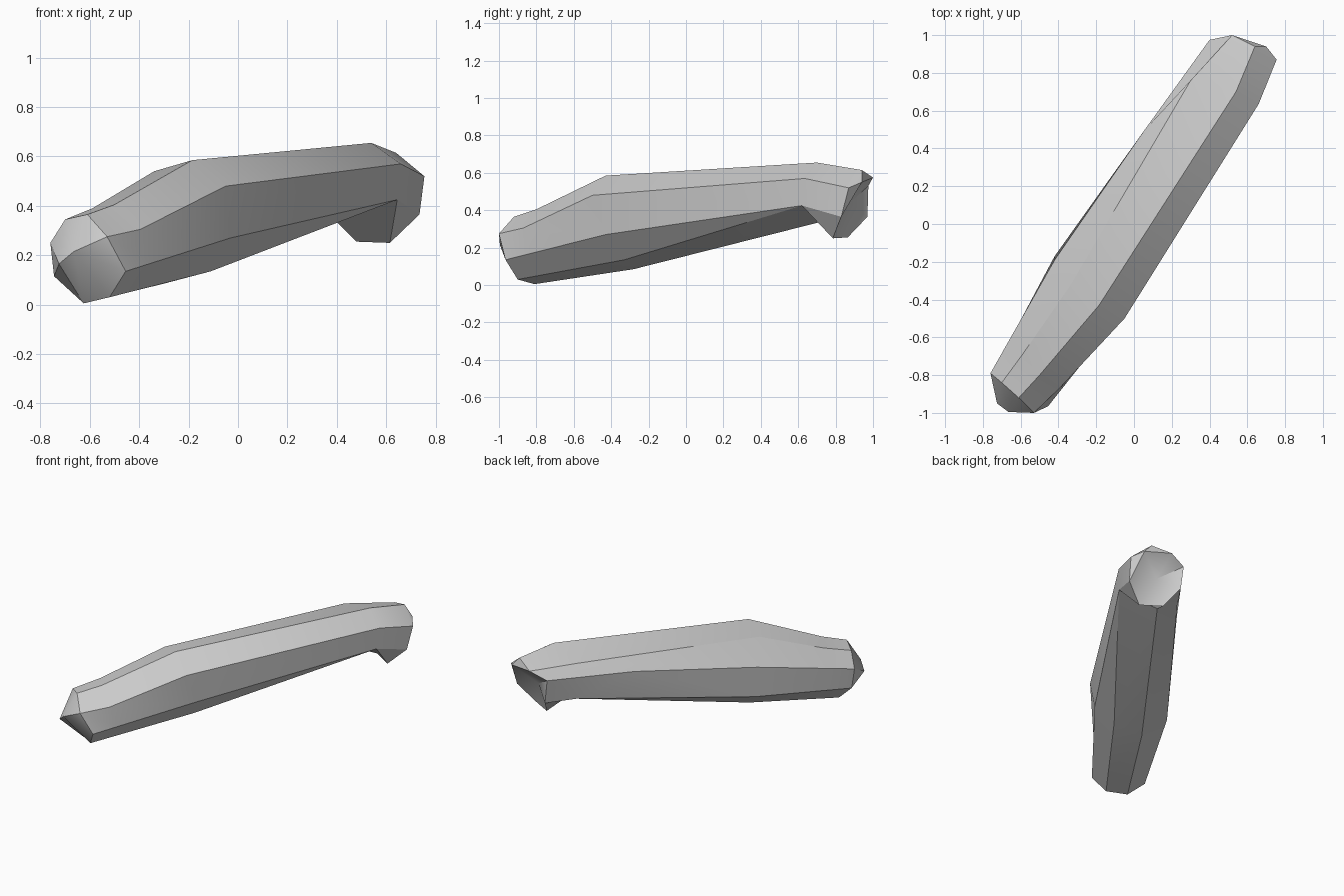
import bpy
import bmesh
import math
from mathutils import Vector

default_cube = bpy.data.objects.get("Cube")
if default_cube:
    bpy.data.objects.remove(default_cube, do_unlink=True)


def make_material(name, color):
    material = bpy.data.materials.new(name)
    material.use_nodes = True
    material.diffuse_color = color
    shader = next(n for n in material.node_tree.nodes if n.type == 'BSDF_PRINCIPLED')
    shader.inputs["Base Color"].default_value = color
    return material


def add_ring(bm, points):
    return [bm.verts.new(point) for point in points]


def bridge(bm, first, second):
    """Join two cross-sections with a band of quads."""
    count = len(first)
    for i in range(count):
        j = (i + 1) % count
        bm.faces.new((first[i], first[j], second[j], second[i]))


def fan(bm, centre, rim):
    """Join a run of rim points to one centre point."""
    for start, end in zip(rim, rim[1:]):
        bm.faces.new((centre, start, end))


# Cross-sections, each starting at the top ridge and going round by the right flank
front_section = [(-.61, -.92, .365), (-.53, -1, .275), (-.455, -.965, .135), (-.52, -.9, .03),
                 (-.625, -.81, .005), (-.745, -.78, .115), (-.76, -.79, .25), (-.7, -.84, .345)]
middle_section = [(-.185, -.43, .585), (-.05, -.5, .48), (-.03, -.43, .27), (-.11, -.33, .135),
                  (-.3, -.28, .085), (-.42, -.17, .2), (-.42, -.19, .4), (-.34, -.33, .54)]
bend_section = [(.54, .7, .655), (.66, .635, .57), (.645, .62, .425), (.645, .62, .425),
                (.4, .71, .335), (.3, .79, .36), (.054, .495, .505), (.3, .76, .6)]
socket_section = [(.64, .94, .615), (.755, .87, .52), (.735, .83, .365), (.615, .785, .25),
                  (.48, .865, .255), (.42, .97, .365), (.4, .975, .53), (.52, 1, .575)]

# The neck section follows the straight flanks and dips along the upper ridges
neck_section = [Vector(a).lerp(Vector(b), .25) for a, b in zip(front_section, middle_section)]
neck_section[0] = (-.5, -.8, .405)
neck_section[1] = (-.395, -.87, .305)
neck_section[-1] = (-.59, -.69, .39)

# Lofted body
bm = bmesh.new()
sections = (front_section, neck_section, middle_section, bend_section, socket_section)
rings = [add_ring(bm, section) for section in sections]
for first, second in zip(rings, rings[1:]):
    bridge(bm, first, second)

# Rounded front tip
top, right, low_right, under_right, under, low_left, left, top_left = rings[0]
nose = bm.verts.new((-.665, -.995, .215))
cheek = bm.verts.new((-.725, -.95, .165))
fan(bm, nose, [cheek, top_left, top, right, low_right, under_right, under, cheek])
fan(bm, cheek, [under, low_left, left, top_left])

# Hollow socket at the rear end
top, right, low_right, hook_right, hook_left, low_left, left, top_left = rings[-1]
lip = bm.verts.new((.7, .94, .55))
hollow = bm.verts.new((.54, .87, .435))
fan(bm, lip, [top_left, top, right, low_right])
fan(bm, hollow, [lip, top_left, left, low_left, hook_left, hook_right, low_right, lip])

bmesh.ops.remove_doubles(bm, verts=bm.verts[:], dist=.0005)
bmesh.ops.recalc_face_normals(bm, faces=bm.faces[:])
mesh = bpy.data.meshes.new("limb_segment")
bm.to_mesh(mesh)
bm.free()

limb = bpy.data.objects.new("limb_segment", mesh)
bpy.context.collection.objects.link(limb)
mesh.materials.append(make_material("plain_grey", (.6, .6, .6, 1)))

# Soft flanks with crisp ridges
bpy.ops.object.select_all(action='DESELECT')
limb.select_set(True)
bpy.context.view_layer.objects.active = limb
bpy.ops.object.shade_smooth_by_angle(angle=math.radians(30))
